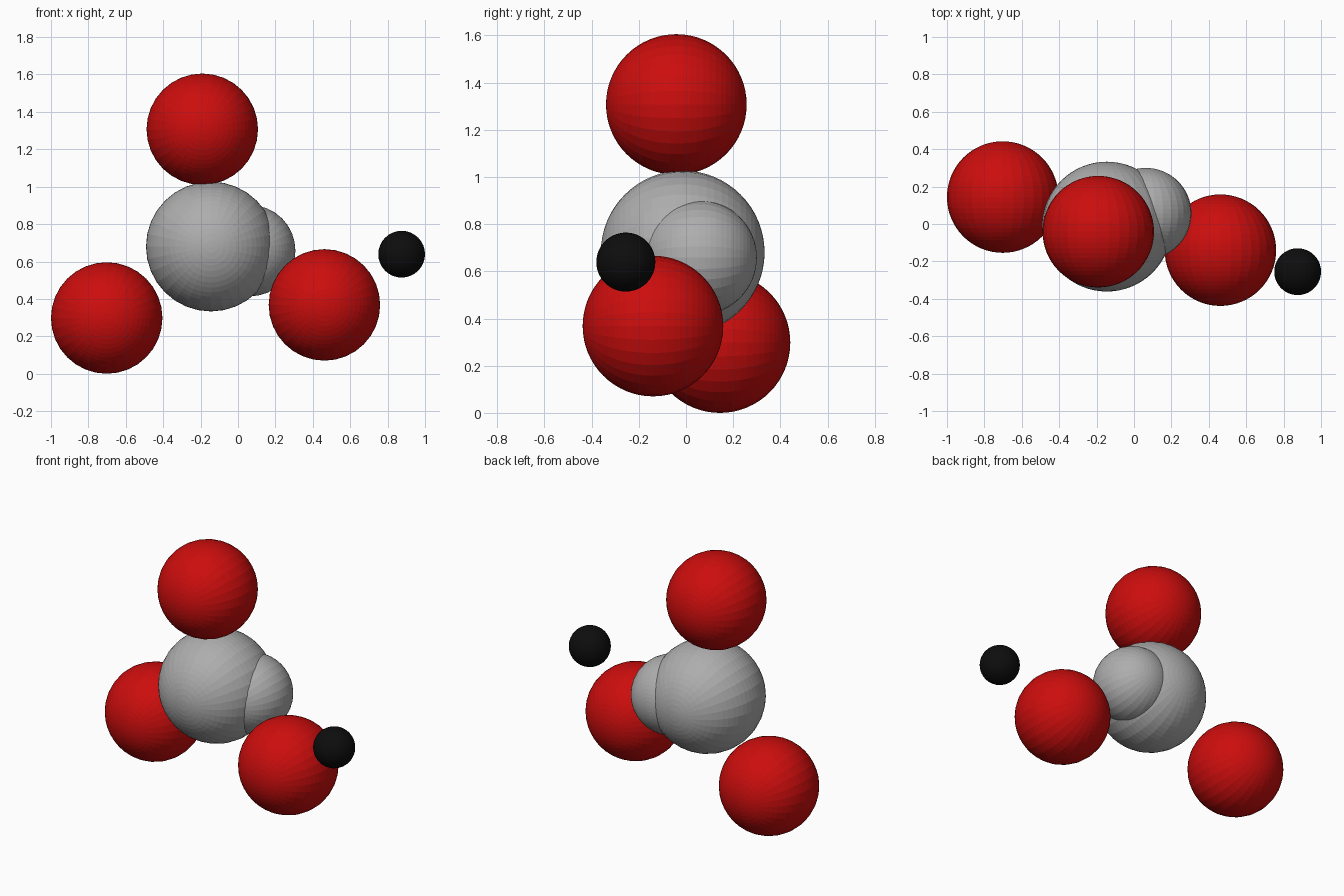
import bpy
from math import radians

if "Cube" in bpy.data.objects:
    bpy.data.objects.remove(bpy.data.objects["Cube"])


def material(name, rgb):
    mat = bpy.data.materials.new(name)
    mat.diffuse_color = (*rgb, 1.0)
    mat.use_nodes = True
    mat.node_tree.nodes["Principled BSDF"].inputs["Base Color"].default_value = mat.diffuse_color
    return mat


def ball(name, centre, radius, mat):
    # Poles face front and back
    bpy.ops.mesh.primitive_uv_sphere_add(segments=32, ring_count=32,
                                         radius=radius, location=centre,
                                         rotation=(radians(90), 0, 0))
    obj = bpy.context.object
    obj.name = name
    obj.data.materials.append(mat)
    return obj


red = material("red", (0.604, 0.004, 0.004))
grey = material("grey", (0.42, 0.42, 0.42))
black = material("black", (0.004, 0.004, 0.004))

# Grey core: a large atom with a smaller one sunk into its side
ball("large_core_atom", (-0.145, -0.014, 0.680), 0.347, grey)
ball("small_core_atom", (0.063, 0.056, 0.658), 0.244, grey)

# Three equal red atoms around the core
RED_RADIUS = 0.298
for name, centre in (("top_red_atom", (-0.191, -0.041, 1.307)),
                     ("left_red_atom", (-0.702, 0.144, RED_RADIUS)),
                     ("right_red_atom", (0.462, -0.140, 0.368))):
    ball(name, centre, RED_RADIUS, red)

# Small black atom beside the right red one
ball("black_atom", (0.875, -0.255, 0.639), 0.125, black)
